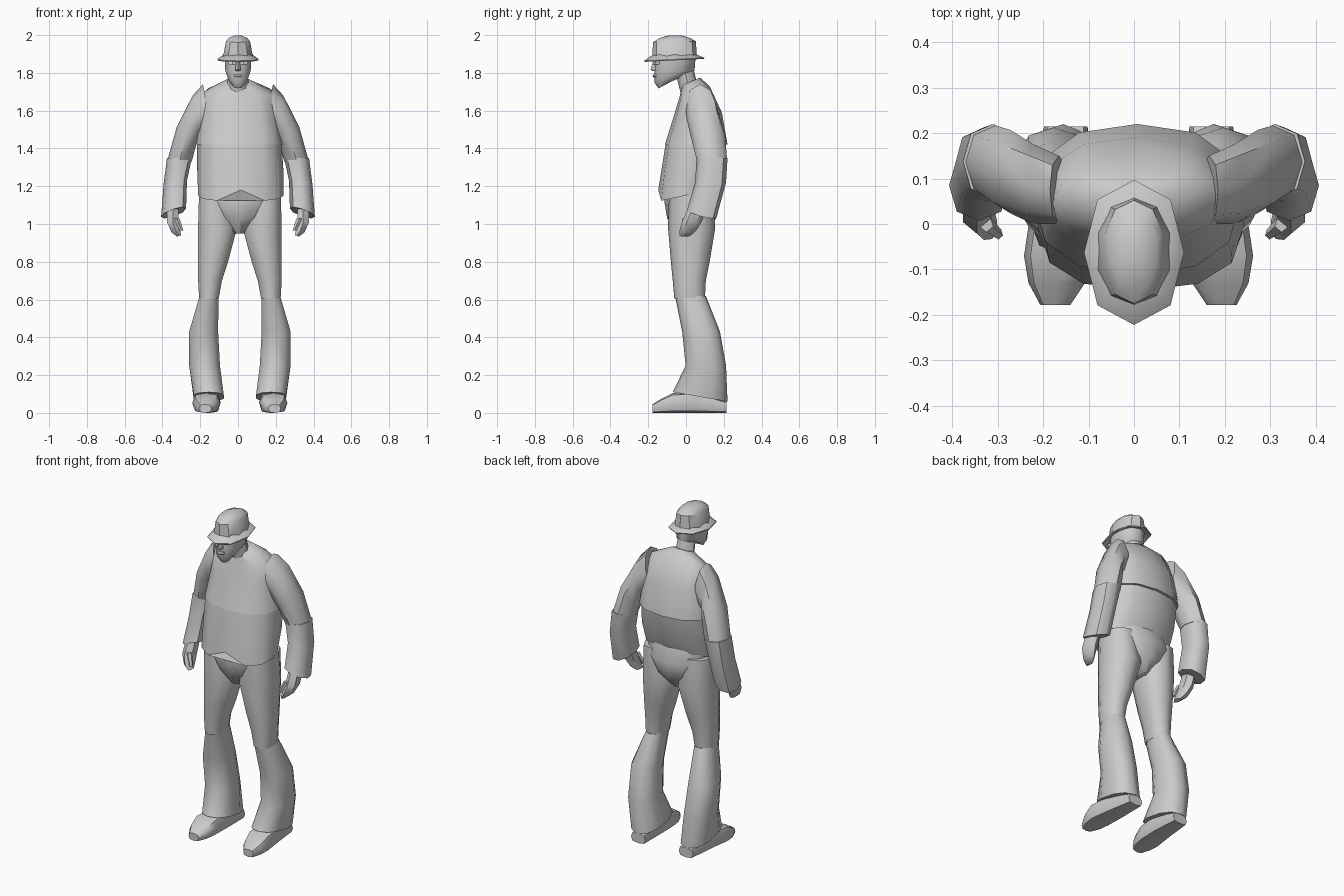
import bpy, bmesh, math
from mathutils import Vector

grey = bpy.data.materials.new("plain grey")
grey.diffuse_color = (0.6, 0.6, 0.6, 1)


def loft(name, rings, n=12, p=2.0, caps=True, tweak=None, angle=50):
    """Skin rings of (centre, half vector a, half vector b)."""
    bm = bmesh.new()
    rows = []
    for c, a, b in rings:
        row = []
        for i in range(n):
            t = 2 * math.pi * i / n - math.pi / 2
            u, v = math.cos(t), math.sin(t)
            u = math.copysign(abs(u) ** (2 / p), u)
            v = math.copysign(abs(v) ** (2 / p), v)
            row.append(bm.verts.new(Vector(c) + Vector(a) * u + Vector(b) * v))
        rows.append(row)
    for r, s in zip(rows, rows[1:]):
        for i in range(n):
            j = (i + 1) % n
            bm.faces.new((r[i], r[j], s[j], s[i]))
    if caps:
        bm.faces.new(rows[0])
        bm.faces.new(rows[-1])
    if tweak:
        tweak(rows)
    bmesh.ops.recalc_face_normals(bm, faces=bm.faces)
    mesh = bpy.data.meshes.new(name)
    bm.to_mesh(mesh)
    bm.free()
    mesh.materials.append(grey)
    ob = bpy.data.objects.new(name, mesh)
    bpy.context.collection.objects.link(ob)
    bpy.ops.object.select_all(action='DESELECT')
    ob.select_set(True)
    bpy.context.view_layer.objects.active = ob
    bpy.ops.object.shade_smooth_by_angle(angle=math.radians(angle))
    return ob


def level(z, x, rx, front, back, tilt=0.0, roll=0.0):
    """Near-level ring from its front and back y; tilt lifts the back, roll the +x side."""
    return ((x, (front + back) / 2, z), (rx, 0, roll), (0, (back - front) / 2, tilt))


# Jacket: chest, then belly with a notched front hem
loft("chest", [
    level(1.755, 0, .065, -.02, .075, .02),
    level(1.70, .005, .185, -.035, .125, .03),
    level(1.58, .005, .205, -.065, .19, .01),
    level(1.42, .007, .228, -.112, .22)], p=2.4)


def notch(rows):
    rows[-1][0].co.z += .06


loft("belly", [
    level(1.425, .007, .224, -.108, .205),
    level(1.29, .012, .228, -.13, .185, .005),
    level(1.15, .015, .226, -.147, .135, .03)], p=2.4, tweak=notch)

# Seat of the trousers
loft("pelvis", [
    level(1.24, .01, .19, -.09, .13),
    level(1.12, .01, .20, -.115, .175),
    level(1.03, .01, .13, -.10, .16),
    level(.95, .005, .035, -.05, .10)], p=2.2)

for side, s in (("left", 1), ("right", -1)):
    ox = .01
    # Thigh and flared lower leg
    loft(side + "_thigh", [
        level(1.16, ox + s * .135, s * .085, -.09, .14),
        level(.98, ox + s * .118, s * .108, -.095, .155),
        level(.80, ox + s * .142, s * .083, -.08, .125),
        level(.70, ox + s * .158, s * .066, -.07, .105),
        level(.605, ox + s * .164, s * .054, -.062, .10)], n=10, p=2.3)
    loft(side + "_lower_leg", [
        level(.62, ox + s * .163, s * .052, -.058, .105),
        level(.43, ox + s * .192, s * .080, -.02, .18),
        level(.25, ox + s * .187, s * .085, -.002, .212),
        level(.085, ox + s * .165, s * .083, -.07, .22, -.025)], n=10, p=2.4)
    # Shoe with a flat sole
    shoe = []
    for y, x, w, h in ((-.178, .183, .033, .045), (-.13, .18, .062, .075), (-.07, .178, .074, .105),
                       (.05, .168, .066, .11), (.215, .160, .048, .06)):
        shoe.append(((ox + s * x, y, h / 2), (s * w, 0, 0), (0, 0, h / 2)))
    loft(side + "_shoe", shoe, n=8, p=3.2)

    # Sleeve
    loft(side + "_upper_arm", [
        ((s * .165, .075, 1.625), (s * .02, 0, .115), (0, .075, 0)),
        ((s * .222, .088, 1.575), (s * .018, 0, .105), (0, .088, 0)),
        ((s * .272, .115, 1.47), (s * .052, 0, .045), (0, .092, 0)),
        ((s * .309, .138, 1.335), (s * .064, 0, .005), (0, .08, 0))], n=8, p=2.2)
    loft(side + "_forearm", [
        ((s * .310, .138, 1.35), (s * .066, 0, 0), (0, .082, 0)),
        ((s * .332, .130, 1.22), (s * .062, 0, -.01), (0, .082, 0)),
        ((s * .341, .085, 1.06), (s * .066, 0, -.022), (0, .078, -.02))], n=8, p=2.3)
    # Hand and thumb
    loft(side + "_hand", [
        ((s * .345, .06, 1.08), (s * .035, 0, 0), (0, .05, 0)),
        ((s * .345, .03, 1.01), (s * .036, 0, 0), (0, .052, 0)),
        ((s * .330, .01, .965), (s * .026, 0, -.01), (0, .045, 0)),
        ((s * .312, -.005, .937), (s * .012, 0, -.004), (0, .028, 0))], n=6)
    loft(side + "_thumb", [
        ((s * .325, .0, 1.03), (s * .016, 0, 0), (0, .018, 0)),
        ((s * .298, -.022, .965), (s * .01, 0, 0), (0, .012, 0))], n=5)
    # Eye ridge
    loft(side + "_brow", [
        level(1.862, s * .03, s * .026, -.168, -.13),
        level(1.845, s * .03, s * .022, -.176, -.13)], n=6)

# Neck and head
loft("neck", [level(1.70, 0, .06, -.03, .07), level(1.82, 0, .05, -.06, .04)], n=8)
loft("head", [
    level(1.738, 0, .03, -.145, -.07, .02),
    level(1.765, 0, .052, -.168, -.02, .015),
    level(1.81, 0, .07, -.168, .045),
    level(1.90, 0, .076, -.168, .052)], n=10, p=2.3)
loft("nose", [
    level(1.86, 0, .009, -.175, -.14),
    level(1.818, 0, .018, -.188, -.14),
    level(1.81, 0, .014, -.178, -.14)], n=6)
loft("mouth", [
    level(1.792, 0, .022, -.172, -.14),
    level(1.784, 0, .026, -.178, -.14),
    level(1.776, 0, .02, -.172, -.14)], n=6)

# Hat: tapered crown with a shallow peak, and a drooping brim
loft("hat_crown", [
    level(1.885, 0, .083, -.178, .058),
    level(1.965, 0, .067, -.175, .052, .003),
    level(1.985, 0, .052, -.14, .02),
    level(1.998, 0, .018, -.09, -.02)], n=10, p=2.2, angle=35)
loft("hat_brim", [
    level(1.897, 0, .078, -.175, .055),
    level(1.872, 0, .110, -.222, .097, .008),
    level(1.866, 0, .108, -.219, .094, .008),
    level(1.886, 0, .076, -.172, .052)], n=8, p=2.2)
